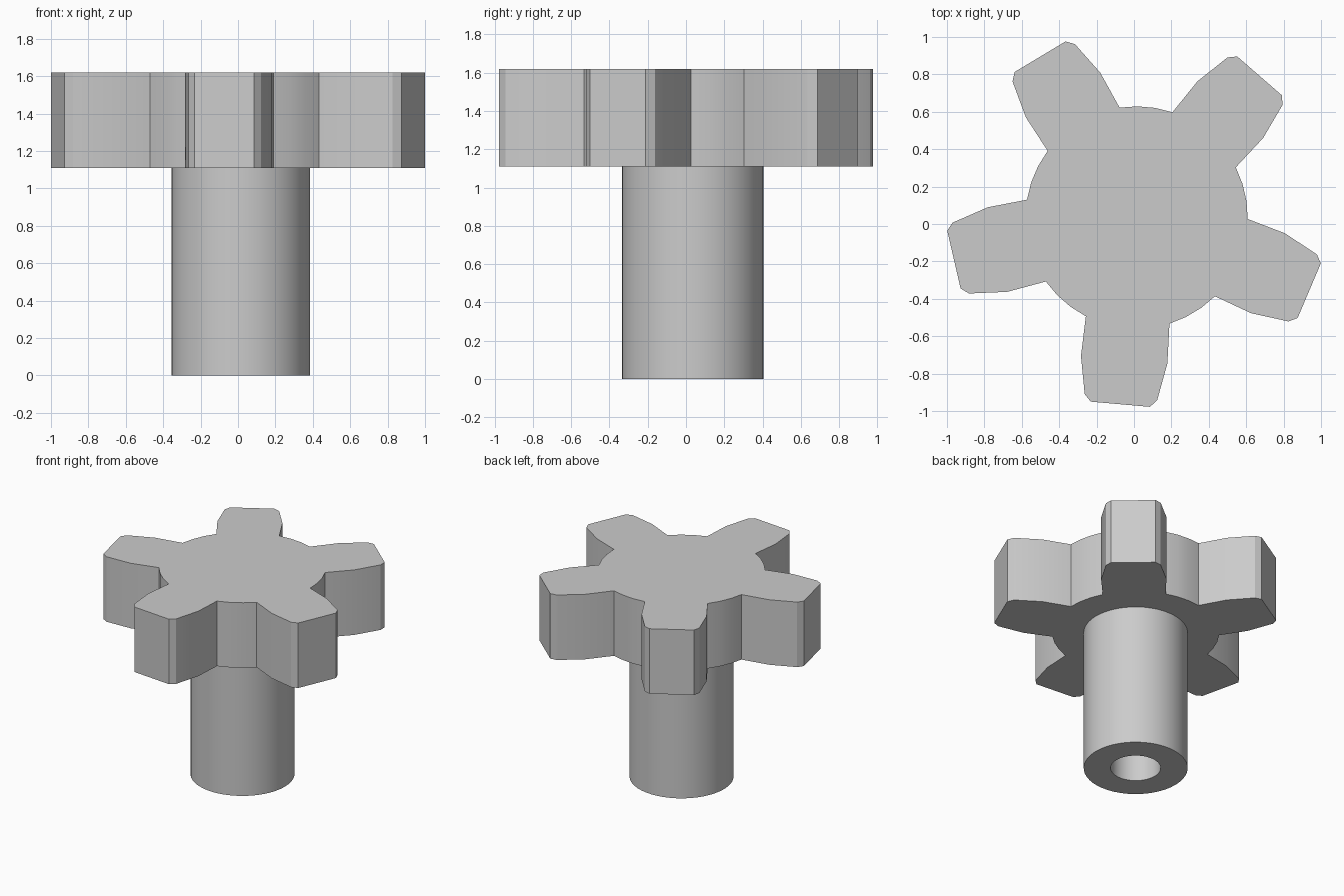
import bpy
import bmesh
from math import cos, sin, radians, pi
from mathutils import Vector

cube = bpy.data.objects.get("Cube")
if cube:
    bpy.data.objects.remove(cube, do_unlink=True)

CENTRE = Vector((0.014, 0.035, 0))
BASE, TOP = 1.11, 1.62      # gear underside and top
TEETH = 5
FIRST = -95                 # direction of the first tooth, degrees
ROOT = 0.594

steel = bpy.data.materials.new("grey_steel")
steel.use_nodes = True
colour = (0.6, 0.6, 0.6, 1)
steel.diffuse_color = colour
steel.node_tree.nodes["Principled BSDF"].inputs["Base Color"].default_value = colour


def finish(bm, name):
    bmesh.ops.recalc_face_normals(bm, faces=bm.faces)
    mesh = bpy.data.meshes.new(name)
    bm.to_mesh(mesh)
    bm.free()
    mesh.materials.append(steel)
    obj = bpy.data.objects.new(name, mesh)
    obj.location = CENTRE
    bpy.context.collection.objects.link(obj)
    bpy.ops.object.select_all(action='DESELECT')
    obj.select_set(True)
    bpy.context.view_layer.objects.active = obj
    bpy.ops.object.shade_smooth_by_angle(angle=radians(30))
    return obj


# Gear: half a tooth as (radius, half angle), mirrored, then repeated around
half = [(ROOT, 22.2), (0.798, 16.9), (0.984, 11.4), (1.015, 9.0)]
tooth = [(r, -a) for r, a in half] + [(r, a) for r, a in reversed(half)]
pitch = 360 / TEETH
gap = pitch - 2 * half[0][1]
tooth += [(ROOT, half[0][1] + gap * k / 3) for k in (1, 2)]   # rounded root

bm = bmesh.new()
outline = []
for i in range(TEETH):
    for r, a in tooth:
        t = radians(FIRST + i * pitch + a)
        outline.append(bm.verts.new((r * cos(t), r * sin(t), BASE)))
bottom = bm.faces.new(outline)
extruded = bmesh.ops.extrude_face_region(bm, geom=[bottom], use_keep_orig=True)
raised = [v for v in extruded["geom"] if isinstance(v, bmesh.types.BMVert)]
bmesh.ops.translate(bm, verts=raised, vec=(0, 0, TOP - BASE))
finish(bm, "gear_wheel")

# Shaft with a blind bore, turned from a profile and seated in the gear
profile = [(0, BASE), (0.178, BASE), (0.178, 0), (0.37, 0), (0.37, BASE + 0.1), (0, BASE + 0.1)]
bm = bmesh.new()
verts = [bm.verts.new((r, 0, z)) for r, z in profile]
edges = [bm.edges.new(pair) for pair in zip(verts, verts[1:])]
bmesh.ops.spin(bm, geom=verts + edges, cent=(0, 0, 0), axis=(0, 0, 1),
               angle=2 * pi, steps=48, use_merge=True)
bmesh.ops.remove_doubles(bm, verts=bm.verts, dist=0.0005)
finish(bm, "hollow_shaft")
